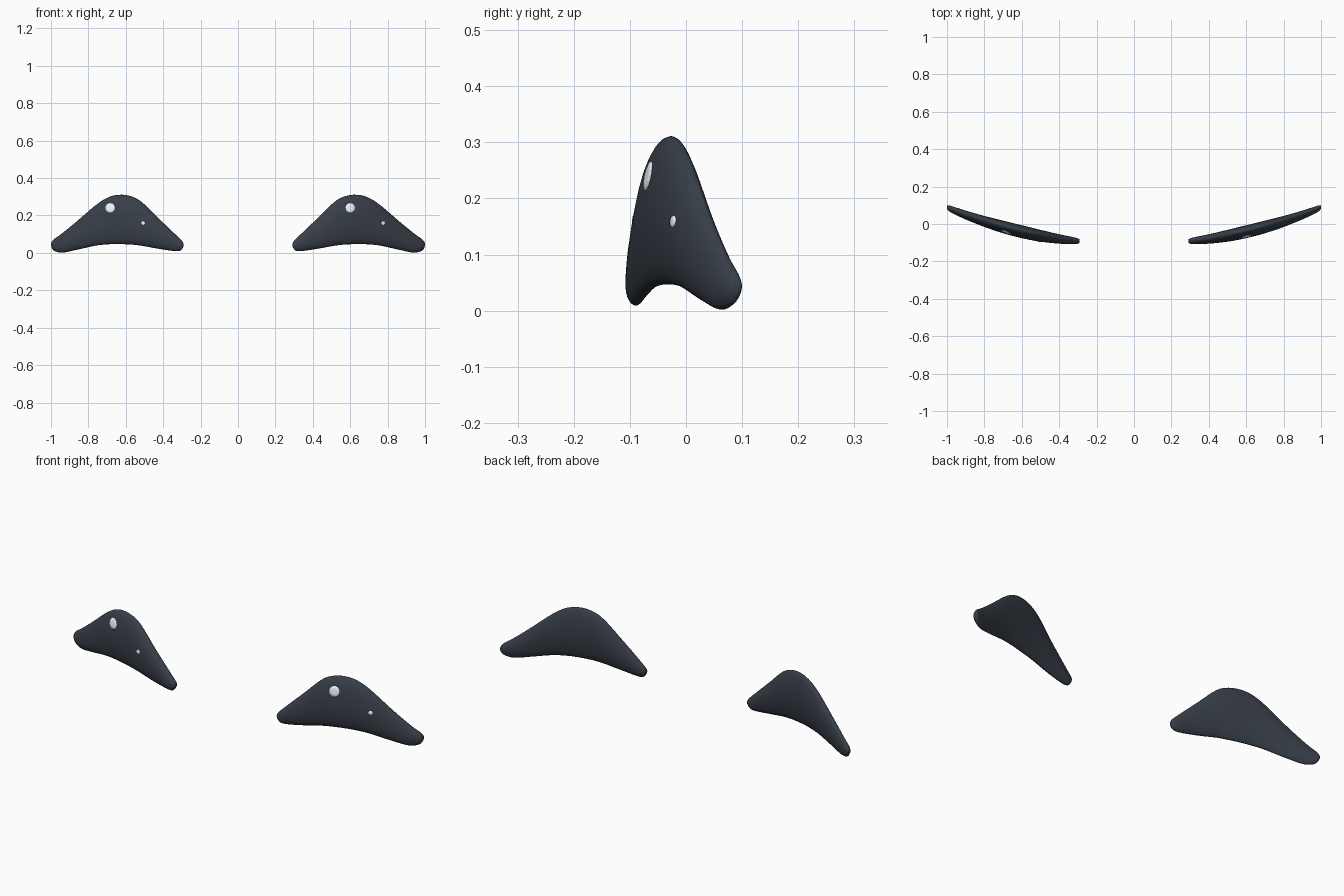
import bpy, bmesh, math
from mathutils import Vector
from mathutils.bvhtree import BVHTree

if "Cube" in bpy.data.objects:
    bpy.data.objects.remove(bpy.data.objects["Cube"])


def material(name, color):
    m = bpy.data.materials.new(name)
    m.diffuse_color = color
    m.use_nodes = True
    m.node_tree.nodes["Principled BSDF"].inputs["Base Color"].default_value = m.diffuse_color
    return m


dark = material("dark_slate", (0.04, 0.05, 0.066, 1))
light = material("pale_glint", (0.85, 0.89, 0.92, 1))

# Paired outline stations: upper x, upper z, lower x, lower z
STATIONS = [
    (0.291, 0.045, 0.291, 0.045), (0.296, 0.06, 0.296, 0.025),
    (0.32, 0.085, 0.325, 0.009), (0.43, 0.19, 0.43, 0.023),
    (0.516, 0.273, 0.52, 0.039), (0.57, 0.302, 0.58, 0.045),
    (0.625, 0.311, 0.64, 0.047), (0.687, 0.300, 0.69, 0.046),
    (0.757, 0.258, 0.76, 0.039), (0.864, 0.167, 0.86, 0.017),
    (0.944, 0.102, 0.935, 0.002), (0.982, 0.075, 0.978, 0.009),
    (0.996, 0.06, 0.995, 0.025), (1.0, 0.045, 1.0, 0.045)]
SUB, RING = 6, 32


def smooth_stations():
    n, out = len(STATIONS), []
    for i in range(n - 1):
        p = [Vector(STATIONS[min(max(i + k, 0), n - 1)]) for k in (-1, 0, 1, 2)]
        for j in range(SUB):
            t = j / SUB
            out.append(0.5 * (2 * p[1] + (p[2] - p[0]) * t
                              + (2 * p[0] - 5 * p[1] + 4 * p[2] - p[3]) * t * t
                              + (3 * p[1] - p[0] - 3 * p[2] + p[3]) * t ** 3))
    return out[1:]


def mid_y(x, z):
    # Both eyes wrap around a curved head
    return -0.087 + 0.165 * (x - 0.29) + 0.255 * (x - 0.29) * (x - 0.65) + 0.04 * (z - 0.12)


def add_object(bm, name, mat):
    bmesh.ops.recalc_face_normals(bm, faces=bm.faces)
    for f in bm.faces:
        f.smooth = True
    me = bpy.data.meshes.new(name)
    bm.to_mesh(me)
    me.materials.append(mat)
    ob = bpy.data.objects.new(name, me)
    bpy.context.collection.objects.link(ob)


def make_eye(side, name):
    bm = bmesh.new()
    rings = []
    for ux, uz, lx, lz in smooth_stations():
        half = abs(uz - lz) / 2
        thick = 0.105 * math.sqrt(half)
        ring = []
        for k in range(RING):
            a = 2 * math.pi * k / RING
            t = (1 + math.cos(a)) / 2
            x, z = lx + (ux - lx) * t, lz + (uz - lz) * t
            s = math.sin(a)
            d = -thick * s if s > 0 else 0.8 * thick * abs(s) ** 1.2
            ring.append(bm.verts.new((side * x, mid_y(x, z) + d, z)))
        rings.append(ring)
    for a, b in zip(rings, rings[1:]):
        for k in range(RING):
            m = (k + 1) % RING
            bm.faces.new((a[k], a[m], b[m], b[k]))
    # Close the two rounded tips
    for ring, x in ((rings[0], 0.291), (rings[-1], 1.0)):
        tip = bm.verts.new((side * x, mid_y(x, 0.045), 0.045))
        for k in range(RING):
            bm.faces.new((ring[k], ring[(k + 1) % RING], tip))
    add_object(bm, name, dark)
    tree = BVHTree.FromBMesh(bm)
    bm.free()
    return tree


def make_glint(tree, cx, cz, r, name):
    # Thin disc draped on the front of the eye
    bm = bmesh.new()

    def vert(rad, a, lift):
        x, z = cx + rad * math.cos(a), cz + rad * math.sin(a)
        hit = tree.ray_cast(Vector((x, -1, z)), Vector((0, 1, 0)))[0]
        return bm.verts.new((x, hit.y - lift, z))

    center, prev, n = vert(0, 0, 0.003), None, 28
    for f, lift in ((0.5, 0.003), (0.92, 0.0025), (1.0, -0.002)):
        ring = [vert(r * f, 2 * math.pi * k / n, lift) for k in range(n)]
        for k in range(n):
            m = (k + 1) % n
            if prev:
                bm.faces.new((prev[k], prev[m], ring[m], ring[k]))
            else:
                bm.faces.new((center, ring[k], ring[m]))
        prev = ring
    # Keep the front facing -y
    add_object(bm, name, light)
    bm.free()


# Mirrored eyes; the glints sit on the same side of both
for side, label, big_x, small_x in ((1, "right", 0.60, 0.776), (-1, "left", -0.683, -0.507)):
    tree = make_eye(side, label + "_eye")
    make_glint(tree, big_x, 0.24, 0.027, label + "_large_glint")
    make_glint(tree, small_x, 0.159, 0.011, label + "_small_glint")
